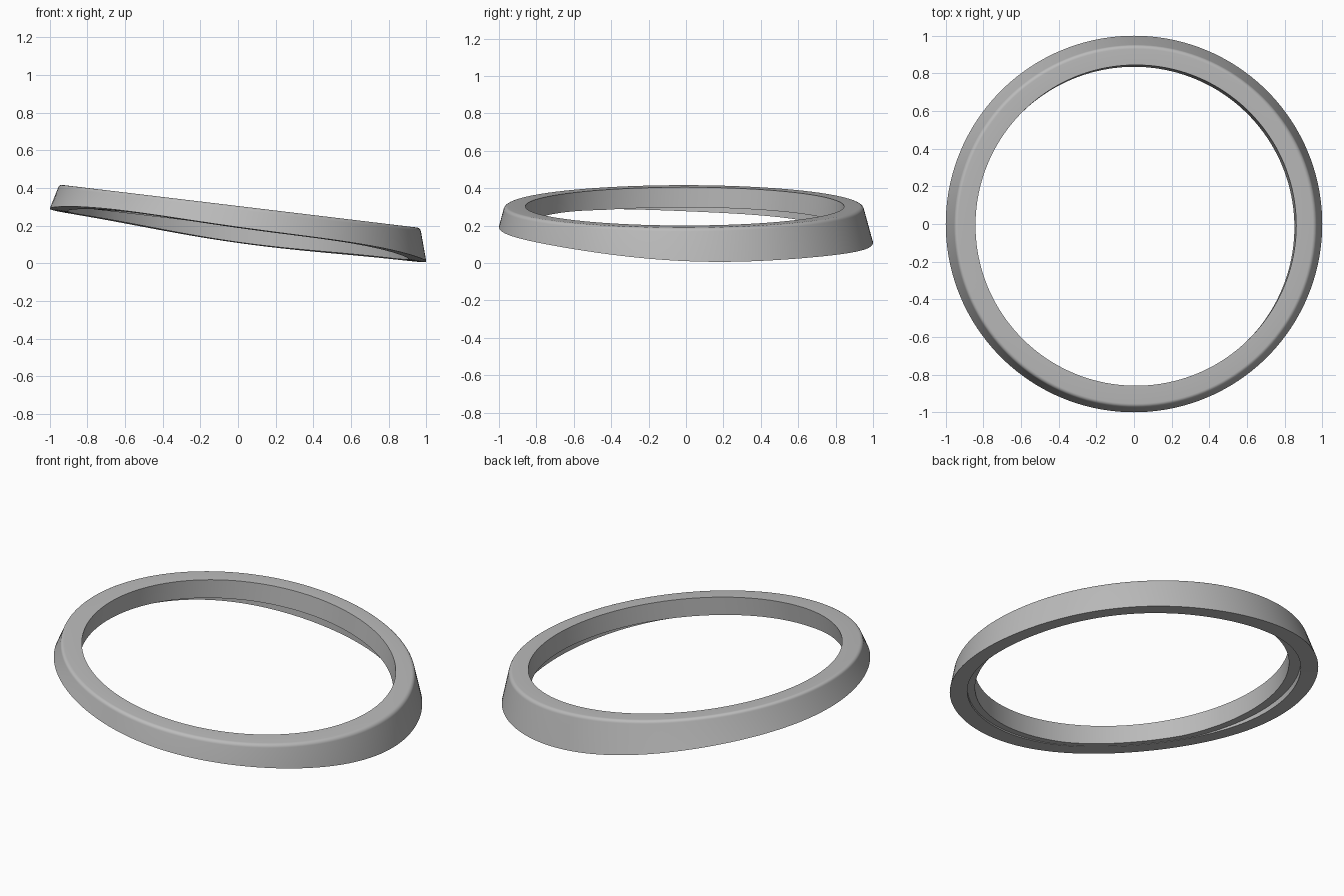
import bpy, bmesh, math

cube = bpy.data.objects.get("Cube")
if cube:
    bpy.data.objects.remove(cube)

SEGMENTS = 160
FILLET = 0.022


def top_z(x, y):
    return 0.304 - 0.12 * x


def bottom_z(x, y):
    # Slanted underside, lifted slightly on the diagonals
    return 0.15 - 0.14 * x - 0.042 * y + 0.012 * math.sin(2 * math.atan2(y, x)) ** 2


def ledge_z(x, y):
    # Recess ceiling runs parallel to the top and fades into the underside
    return max(0.195 - 0.12 * x, bottom_z(x, y) + 0.002)


def add_ring(bm, cx, cy, radius, height, offset=0.0):
    ring = []
    for i in range(SEGMENTS):
        a = 2 * math.pi * i / SEGMENTS
        x, y = cx + radius * math.cos(a), cy + radius * math.sin(a)
        ring.append(bm.verts.new((x, y, height(x, y) + offset)))
    return ring


bm = bmesh.new()
rings = [add_ring(bm, 0, 0, 1.0, bottom_z)]

# Rounded upper rim
for step in range(7):
    a = math.radians(10 + 80 * step / 6)
    rings.append(add_ring(bm, 0.008, -0.012, 0.942 + FILLET * math.cos(a),
                          top_z, FILLET * (math.sin(a) - 1)))

# Bore, ledge and wider recess underneath
rings.append(add_ring(bm, 0.01, -0.007, 0.852, top_z))
rings.append(add_ring(bm, 0.0, -0.017, 0.852, ledge_z))
rings.append(add_ring(bm, 0, 0, 0.905, ledge_z))
rings.append(add_ring(bm, 0, 0, 0.905, bottom_z))

# Skin the closed cross-section
for k, lower in enumerate(rings):
    upper = rings[(k + 1) % len(rings)]
    for i in range(SEGMENTS):
        j = (i + 1) % SEGMENTS
        bm.faces.new((lower[i], lower[j], upper[j], upper[i]))
bmesh.ops.recalc_face_normals(bm, faces=bm.faces)

mesh = bpy.data.meshes.new("tilted_ring")
bm.to_mesh(mesh)
bm.free()
ring_object = bpy.data.objects.new("tilted_ring", mesh)
bpy.context.collection.objects.link(ring_object)

# Plain grey finish
grey = bpy.data.materials.new("grey")
grey.use_nodes = True
colour = (0.5, 0.5, 0.5, 1)
grey.diffuse_color = colour
grey.node_tree.nodes["Principled BSDF"].inputs["Base Color"].default_value = colour
mesh.materials.append(grey)

bpy.ops.object.select_all(action='DESELECT')
ring_object.select_set(True)
bpy.context.view_layer.objects.active = ring_object
bpy.ops.object.shade_smooth_by_angle(angle=math.radians(30))
